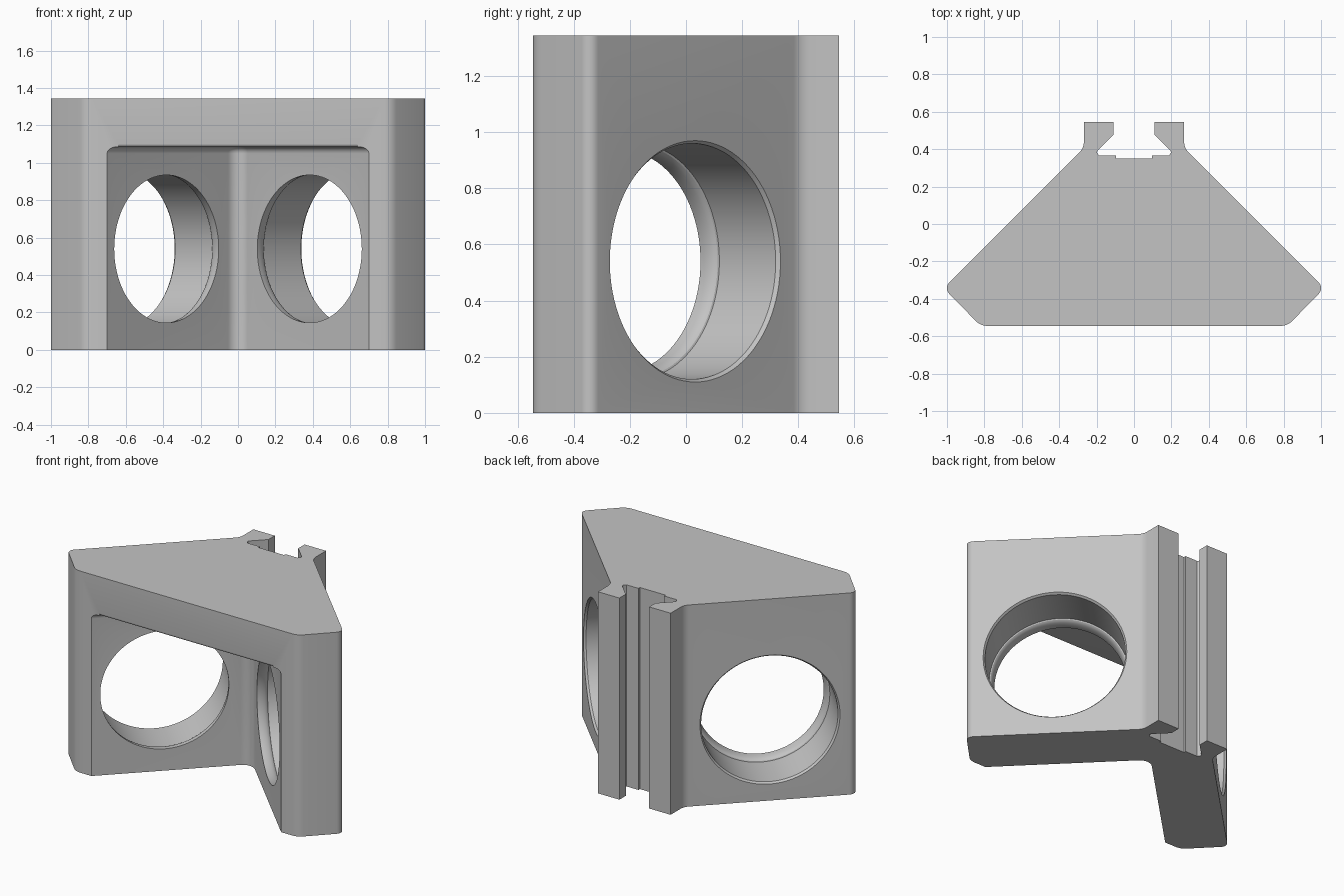
import bpy, bmesh
from math import sin, cos, tan, pi, radians
from mathutils import Vector

cube = bpy.data.objects.get("Cube")
if cube:
    bpy.data.objects.remove(cube, do_unlink=True)

HEIGHT, FRONT, BACK = 1.345, -0.545, 0.545
OUTER, INNER = 0.675, 0.155      # diagonal planes: |x| + y
CEILING = 1.085

grey = bpy.data.materials.new("plain grey")
grey.use_nodes = True
grey.diffuse_color = (0.55, 0.55, 0.55, 1)
grey.node_tree.nodes["Principled BSDF"].inputs["Base Color"].default_value = (0.55, 0.55, 0.55, 1)


def loft(name, rings):
    """Closed solid through a list of rings with equal point counts."""
    bm = bmesh.new()
    loops = [[bm.verts.new(p) for p in ring] for ring in rings]
    for low, high in zip(loops, loops[1:]):
        for i in range(len(low)):
            j = (i + 1) % len(low)
            bm.faces.new((low[i], low[j], high[j], high[i]))
    bm.faces.new(loops[0][::-1])
    bm.faces.new(loops[-1])
    bm.normal_update()
    if bm.calc_volume(signed=True) < 0:
        bmesh.ops.reverse_faces(bm, faces=bm.faces[:])
        bm.normal_update()
    mesh = bpy.data.meshes.new(name)
    bm.to_mesh(mesh)
    bm.free()
    mesh.materials.append(grey)
    obj = bpy.data.objects.new(name, mesh)
    bpy.context.scene.collection.objects.link(obj)
    return obj


def fillet(a, corner, b, radius, steps=6):
    """Arc points that round a corner between neighbours a and b."""
    a, c, b = Vector(a), Vector(corner), Vector(b)
    u, v = (a - c).normalized(), (b - c).normalized()
    half_angle = u.angle(v) / 2
    reach = radius / tan(half_angle)
    centre = c + (u + v).normalized() * (radius / sin(half_angle))
    start = (c + u * reach - centre).normalized()
    end = (c + v * reach - centre).normalized()
    return [tuple(centre + start.slerp(end, i / steps) * radius) for i in range(steps + 1)]


# Wedge body with rounded corners and the rail slot on its back
front_corner, side_corner = (0.82, FRONT), (1.0175, OUTER - 1.0175)
neck_corner, neck_top = (0.268, OUTER - 0.268), (0.268, BACK)
half = fillet((0, FRONT), front_corner, side_corner, 0.09)
half += fillet(front_corner, side_corner, neck_corner, 0.042)
half += fillet(side_corner, neck_corner, neck_top, 0.08)
half += [neck_top, (0.11, BACK), (0.11, 0.478)]
half += fillet((0.11, 0.478), (0.2, 0.388), (0.19, 0.365), 0.015, 4)
half += [(0.185, 0.365), (0.095, 0.365), (0.095, 0.35)]
outline = half + [(-x, y) for x, y in reversed(half)]
body = loft("corner_bracket", [[(x, y, z) for x, y in outline] for z in (0, HEIGHT)])


# Wedge-shaped cavity, rounded at the apex and under the ceiling
def cavity_ring(inset, z):
    tip = INNER - inset * 2 ** 0.5
    right, left = (tip + 0.9, -0.9), (-tip - 0.9, -0.9)
    arc = fillet(right, (0, tip), left, 0.075 - inset, 10)
    return [(x, y, z) for x, y in [right] + arc + [left]]


ROUND = 0.035
layers = [cavity_ring(0, -0.2)]
for i in range(7):
    a = i * pi / 12
    layers.append(cavity_ring(ROUND * (1 - cos(a)), CEILING - ROUND * (1 - sin(a))))
cavity = loft("cavity_cutter", layers)

# Rounded front lip of the ceiling
r = 0.017
lip = [(-0.6, 1.04), (-0.6, CEILING + r)]
lip += [(FRONT + r - r * cos(a), CEILING + r - r * sin(a)) for a in (i * pi / 10 for i in range(6))]
lip += [(FRONT + r, 1.04)]
lip_cutter = loft("lip_cutter", [[(x, y, z) for y, z in lip] for x in (-0.64, 0.64)])

# Round openings through both walls: inner lip, bore, outer chamfer
DEPTH = (OUTER - INNER) / 2 ** 0.5
bore = [(-0.12, 0.395), (0.0, 0.395)]
bore += [(0.07 * sin(a), 0.42 - 0.025 * cos(a)) for a in (i * pi / 12 for i in range(1, 7))]
bore += [(DEPTH - 0.014, 0.42), (DEPTH, 0.43), (DEPTH + 0.1, 0.438)]


def opening(name, side, sides=96):
    axis = Vector((side, 1, 0)).normalized()
    across = Vector((side, -1, 0)).normalized()
    start = Vector((side * (INNER + 0.61) / 2, (INNER - 0.61) / 2, 0.54))
    angles = [2 * pi * i / sides for i in range(sides)]
    return loft(name, [[start + axis * t + across * radius * cos(a) + Vector((0, 0, radius * sin(a)))
                        for a in angles] for t, radius in bore])


cutters = [cavity, lip_cutter, opening("left_opening_cutter", 1), opening("right_opening_cutter", -1)]

# Cut the body, then drop the cutters
bpy.ops.object.select_all(action='DESELECT')
bpy.context.view_layer.objects.active = body
body.select_set(True)
for cutter in cutters:
    cutter.hide_render = True
    cut = body.modifiers.new(cutter.name, 'BOOLEAN')
    cut.operation, cut.solver, cut.object = 'DIFFERENCE', 'EXACT', cutter
    bpy.ops.object.modifier_apply(modifier=cut.name)
for cutter in cutters:
    bpy.data.objects.remove(cutter, do_unlink=True)

bpy.ops.object.shade_smooth_by_angle(angle=radians(28))
